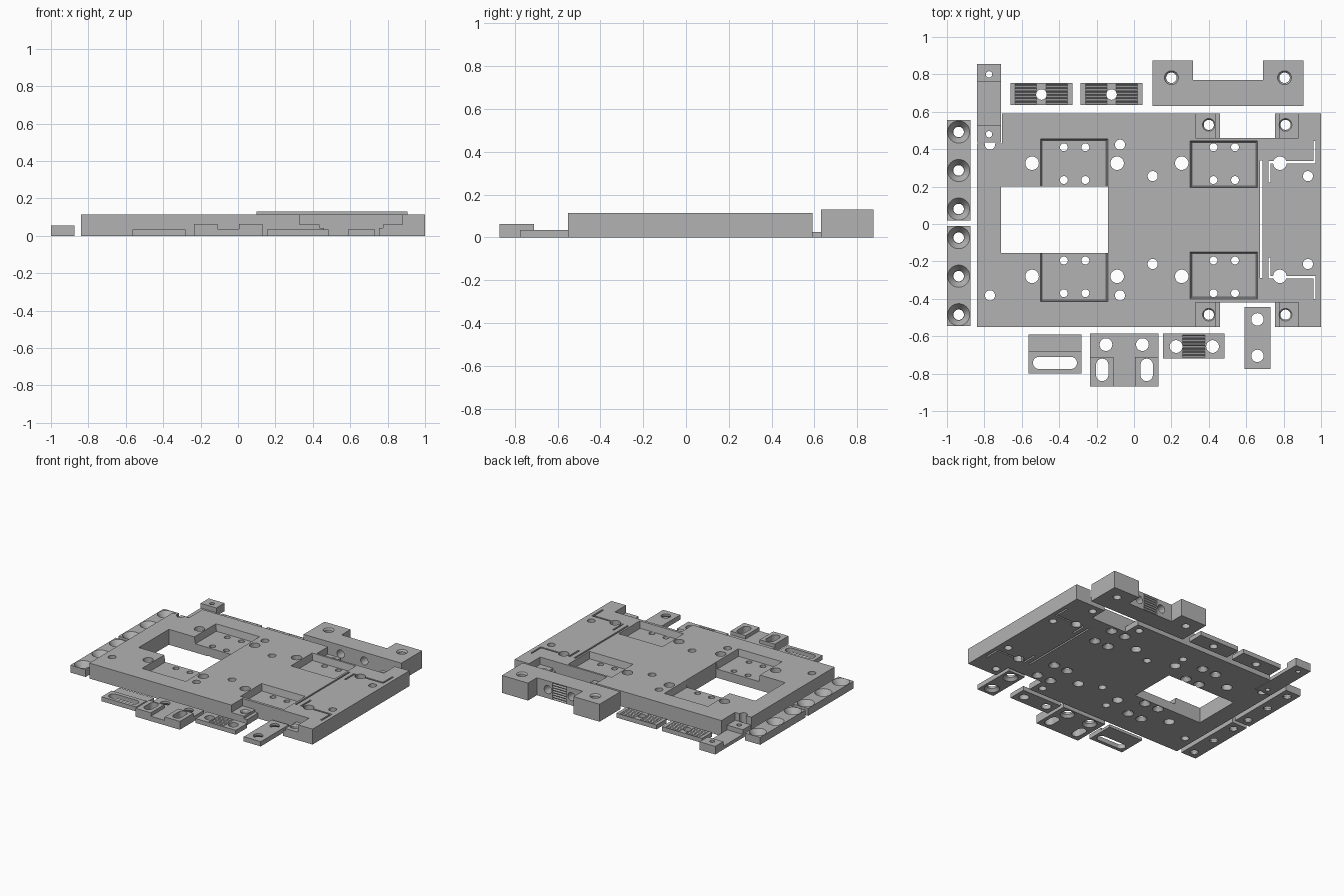
import bpy, bmesh, math
from mathutils import Matrix, Vector

if "Cube" in bpy.data.objects:
    bpy.data.objects.remove(bpy.data.objects["Cube"])

grey = bpy.data.materials.new("matte_grey")
grey.diffuse_color = (0.45, 0.45, 0.45, 1)
grey.use_nodes = True
grey.node_tree.nodes["Principled BSDF"].inputs["Base Color"].default_value = (0.45, 0.45, 0.45, 1)


def make(name, bm):
    mesh = bpy.data.meshes.new(name)
    bmesh.ops.recalc_face_normals(bm, faces=bm.faces)
    bm.to_mesh(mesh)
    bm.free()
    mesh.materials.append(grey)
    ob = bpy.data.objects.new(name, mesh)
    bpy.context.collection.objects.link(ob)
    return ob


def box(name, x0, x1, y0, y1, z0, z1, inset=0):
    # axis-aligned block, optionally narrower at its base
    bm = bmesh.new()
    bmesh.ops.create_cube(bm, size=1)
    for v in bm.verts:
        i = inset if v.co.z < 0 else 0
        v.co = Vector((x1 - i if v.co.x > 0 else x0 + i,
                       y1 - i if v.co.y > 0 else y0 + i,
                       z1 if v.co.z > 0 else z0))
    return make(name, bm)


def cone(x, y, z0, z1, r0, r1):
    bm = bmesh.new()
    bmesh.ops.create_cone(bm, cap_ends=True, segments=32, radius1=r0, radius2=r1,
                          depth=z1 - z0, matrix=Matrix.Translation((x, y, (z0 + z1) / 2)))
    return make("cutter", bm)


def boolean(ob, tool, op="DIFFERENCE"):
    tool.hide_render = True
    mod = ob.modifiers.new("bool", "BOOLEAN")
    mod.operation, mod.object, mod.solver = op, tool, "EXACT"
    dg = bpy.context.evaluated_depsgraph_get()
    mesh = bpy.data.meshes.new_from_object(ob.evaluated_get(dg))
    ob.modifiers.clear()
    ob.data = mesh
    bpy.data.objects.remove(tool)


def cut(ob, *dims, inset=0):
    boolean(ob, box("cutter", *dims, inset=inset))


def hole(ob, x, y, r):
    boolean(ob, cone(x, y, -0.1, 0.3, r, r))


def sink_below(ob, x, y, r, big, depth):
    # countersink that widens towards the underside
    boolean(ob, cone(x, y, -depth, depth, 2 * big - r, r))


def slot(ob, x0, x1, y0, y1):
    # rounded slot along the longer direction
    r = min(x1 - x0, y1 - y0) / 2
    bm = bmesh.new()
    pts = []
    for a in range(32):
        t = 2 * math.pi * (a + 0.5) / 32
        cx = x1 - r if math.cos(t) > 0 else x0 + r
        cy = y1 - r if math.sin(t) > 0 else y0 + r
        pts.append(bm.verts.new((cx + r * math.cos(t), cy + r * math.sin(t), -0.1)))
    face = bm.faces.new(pts)
    ext = bmesh.ops.extrude_face_region(bm, geom=[face])["geom"]
    bmesh.ops.translate(bm, vec=(0, 0, 0.4), verts=[v for v in ext if isinstance(v, bmesh.types.BMVert)])
    boolean(ob, make("cutter", bm))


def groove(ob, x0, x1, y, z, half=0.008):
    # V groove running along x
    bm = bmesh.new()
    bmesh.ops.create_cube(bm, size=1)
    s = half * math.sqrt(2)
    bmesh.ops.transform(bm, verts=bm.verts, matrix=Matrix.Translation(((x0 + x1) / 2, y, z))
                        @ Matrix.Rotation(math.pi / 4, 4, "X") @ Matrix.Diagonal((x1 - x0, s, s, 1)))
    boolean(ob, make("cutter", bm))


# main plate with window and corner notch
plate = box("main_plate", -0.84, 1.0, -0.55, 0.59, 0, 0.115)
cut(plate, -0.71, -0.14, -0.155, 0.20, -0.1, 0.3)
cut(plate, -0.9, -0.705, 0.43, 0.7, -0.1, 0.3)

# edge notches with stepped ledges on both sides
for inner, outer, hy in ((-0.42, -0.7, -0.485), (0.46, 0.7, 0.53)):
    lo, hi = sorted((inner, outer))
    cut(plate, 0.46, 0.755, lo, hi, -0.1, 0.3)
    cut(plate, 0.33, 0.88, lo, hi, 0.06, 0.3)
    cut(plate, 0.435, 0.775, lo, hi, 0.042, 0.2)
    for hx in (0.4, 0.81):
        hole(plate, hx, hy, 0.027)
        boolean(plate, cone(hx, hy, 0.05, 0.07, 0.027, 0.041))

# four recessed pockets
for dims in ((-0.5, -0.14, 0.19, 0.455), (-0.5, -0.14, -0.415, -0.145),
             (0.30, 0.66, 0.195, 0.445), (0.30, 0.66, -0.40, -0.15)):
    cut(plate, *dims, 0.065, 0.1151, inset=0.009)
for hx in (-0.375, -0.26, 0.425, 0.54):
    for hy in (0.41, 0.235, -0.195, -0.37):
        hole(plate, hx, hy, 0.021)
        sink_below(plate, hx, hy, 0.021, 0.038, 0.025)

# through holes in the plate
for hy in (0.325, -0.28):
    for hx in (-0.545, -0.09, 0.255, 0.78):
        hole(plate, hx, hy, 0.036)
for hx, dy in ((-0.77, 0.403), (-0.075, 0.403), (0.1, 0.235), (0.93, 0.235)):
    for s in (1, -1):
        hole(plate, hx, 0.021 + s * dy, 0.027)

# narrow slits
w = 0.006
cut(plate, 0.68 - w, 0.68 + w, -0.29, 0.34, -0.1, 0.3)
for yc, s in ((0.33, 1), (-0.285, -1)):
    cut(plate, 0.719, 0.971, yc - w, yc + w, -0.1, 0.3)
    for x, end in ((0.965, yc + s * 0.115), (0.725, yc - s * 0.107 if s > 0 else yc + 0.107)):
        lo, hi = sorted((yc, end))
        cut(plate, x - w, x + w, lo, hi, -0.1, 0.3)

# washer strips at the left
for n, y0 in enumerate((-0.545, 0.02)):
    strip = box(f"washer_strip_{n + 1}", -1, -0.875, y0, y0 + 0.535, 0, 0.055)
    for k in range(3):
        y = y0 + 0.06 + k * 0.206
        hole(strip, -0.9375, y, 0.028)
        boolean(strip, cone(-0.9375, y, 0.012, 0.056, 0.03, 0.06))

# corner bracket with raised ends
bracket = box("corner_bracket", -0.84, -0.71, 0.435, 0.855, 0, 0.06)
cut(bracket, -0.9, -0.6, 0.53, 0.76, 0.025, 0.2)
for y in (0.48, 0.80):
    hole(bracket, -0.775, y, 0.017)

# ribbed clamps at the back
for n, x in enumerate((-0.495, -0.12)):
    clamp = box(f"ribbed_clamp_{n + 1}", x - 0.165, x + 0.165, 0.635, 0.755, 0, 0.033)
    for k in range(6):
        for a, b in ((-0.14, -0.025), (0.025, 0.14)):
            groove(clamp, x + a, x + b, 0.65 + k * 0.018, 0.033)
    hole(clamp, x, 0.692, 0.028)

# large mounting block at the back
block = box("mounting_block", 0.1, 0.905, 0.63, 0.875, 0, 0.13)
cut(block, 0.315, 0.69, 0.77, 1.0, -0.1, 0.3)
for x in (0.2, 0.805):
    hole(block, x, 0.782, 0.028)
    boolean(block, cone(x, 0.782, 0.118, 0.132, 0.028, 0.039))
for x in (0.405, 0.6):
    tool = cone(0, 0, -0.3, 0.3, 0.03, 0.03)
    tool.data.transform(Matrix.Translation((x, 0.7, 0.065)) @ Matrix.Rotation(math.pi / 2, 4, "X"))
    boolean(block, tool)
for k in range(7):
    groove(block, 0.445, 0.56, 0.77, 0.011 + k * 0.018)

# slotted plate at the front
slotted = box("slotted_plate", -0.565, -0.28, -0.80, -0.59, 0, 0.033)
cut(slotted, -0.7, -0.2, -0.68, -0.5, 0.02, 0.2)
slot(slotted, -0.54, -0.305, -0.775, -0.71)

# twin slot bracket with raised tabs
twin = box("twin_slot_bracket", -0.235, 0.13, -0.87, -0.585, 0, 0.062)
cut(twin, -0.3, 0.2, -0.71, -0.5, 0.036, 0.2)
cut(twin, -0.11, 0.005, -0.9, -0.6, 0.036, 0.2)
for x in (-0.17, 0.068):
    slot(twin, x - 0.033, x + 0.033, -0.84, -0.72)
for x in (-0.15, 0.045):
    hole(twin, x, -0.645, 0.034)
    sink_below(twin, x, -0.645, 0.034, 0.05, 0.02)

# small ribbed bar
bar = box("ribbed_bar", 0.155, 0.485, -0.72, -0.585, 0, 0.033)
for k in range(7):
    groove(bar, 0.26, 0.38, -0.706 + k * 0.0177, 0.033, 0.007)
for x in (0.225, 0.42):
    hole(bar, x, -0.655, 0.034)

# two-hole link
link = box("two_hole_link", 0.59, 0.73, -0.775, -0.445, 0, 0.035)
for y in (-0.51, -0.705):
    hole(link, 0.66, y, 0.033)
    sink_below(link, 0.66, y, 0.033, 0.052, 0.02)
